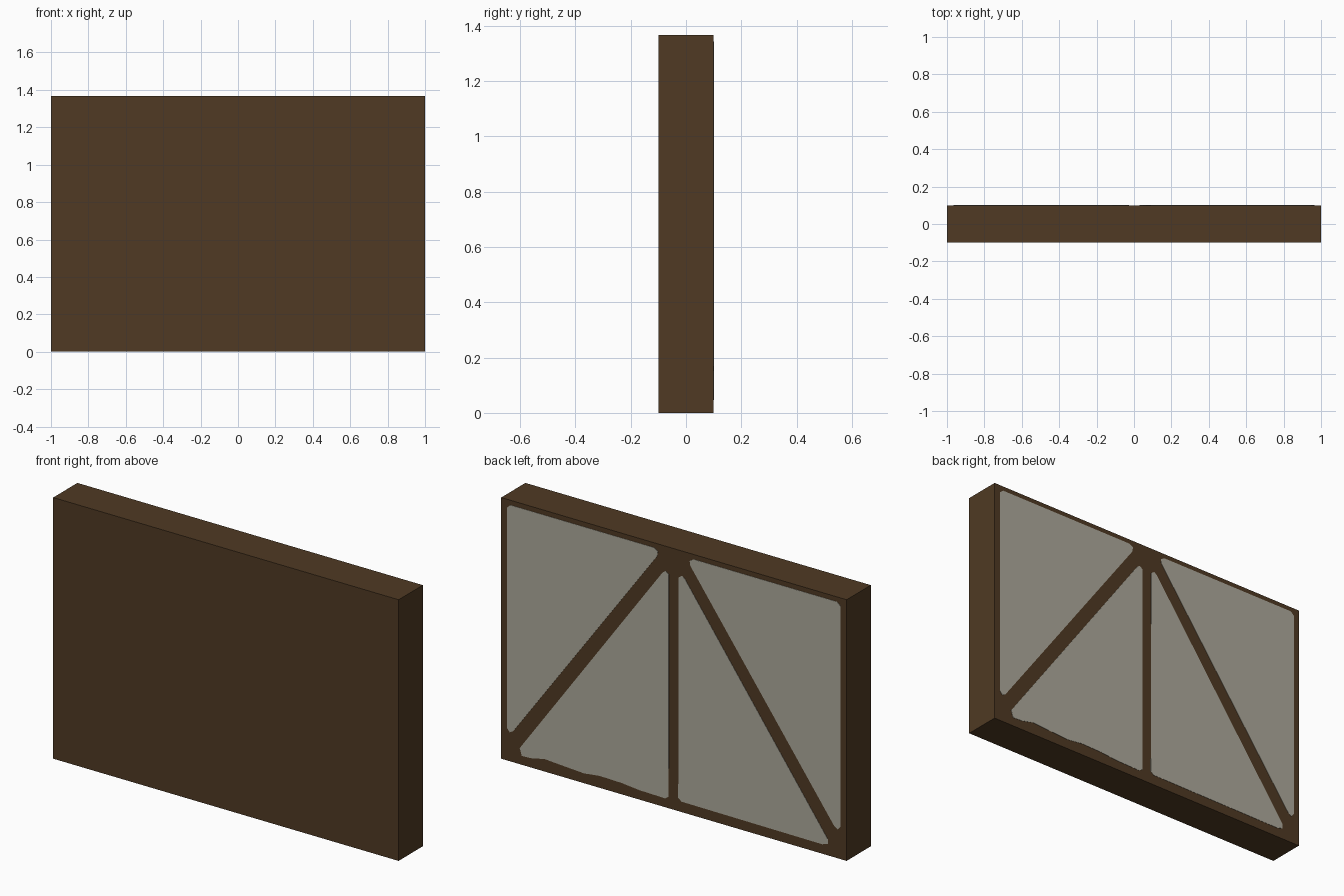
import bpy, bmesh

if "Cube" in bpy.data.objects:
    bpy.data.objects.remove(bpy.data.objects["Cube"])

W, D, H = 2.0, 0.2, 1.367


def material(name, rgb):
    m = bpy.data.materials.new(name)
    m.diffuse_color = (*rgb, 1)
    m.use_nodes = True
    m.node_tree.nodes["Principled BSDF"].inputs["Base Color"].default_value = m.diffuse_color
    return m


wood = material("dark_brown_wood", (0.079, 0.042, 0.017))
plaster = material("grey_plaster", (0.42, 0.40, 0.33))


def add_object(name, bm, mat):
    bmesh.ops.recalc_face_normals(bm, faces=bm.faces)
    mesh = bpy.data.meshes.new(name)
    bm.to_mesh(mesh)
    bm.free()
    mesh.materials.append(mat)
    ob = bpy.data.objects.new(name, mesh)
    bpy.context.collection.objects.link(ob)


def plate(name, points, side):
    """Thin painted panel on the back face; side = -1 mirrors it in x."""
    bm = bmesh.new()
    face = bm.faces.new([bm.verts.new((side * x, D / 2 - 0.001, z)) for x, z in points])
    ext = bmesh.ops.extrude_face_region(bm, geom=[face])
    verts = [v for v in ext["geom"] if isinstance(v, bmesh.types.BMVert)]
    bmesh.ops.translate(bm, verts=verts, vec=(0, 0.0025, 0))
    add_object(name, bm, plaster)


# Solid wall slab
bm = bmesh.new()
bmesh.ops.create_cube(bm, size=1)
for v in bm.verts:
    v.co = (v.co.x * W, v.co.y * D, (v.co.z + 0.5) * H)
add_object("wall_slab", bm, wood)

# Outer upper panels, between the braces and the outer posts
outer = [(0.965, 1.325), (0.945, 1.342), (0.115, 1.342), (0.092, 1.328),
         (0.096, 1.303), (0.93, 0.163), (0.95, 0.152), (0.965, 0.17)]
# Inner lower panels, between the braces and the middle post
inner_top = [(0.892, 0.085), (0.065, 1.225), (0.048, 1.238), (0.029, 1.225)]
bottom_plain = [(0.026, 0.07), (0.045, 0.055), (0.86, 0.05), (0.892, 0.06)]
bottom_worn = [(0.03, 0.06), (0.05, 0.047), (0.2, 0.05), (0.3, 0.06), (0.43, 0.063),
               (0.52, 0.052), (0.62, 0.058), (0.75, 0.066), (0.82, 0.05), (0.88, 0.047)]

for label, side, bottom in (("left", -1, bottom_plain), ("right", 1, bottom_worn)):
    plate(f"{label}_upper_panel", outer, side)
    plate(f"{label}_lower_panel", inner_top + bottom, side)
